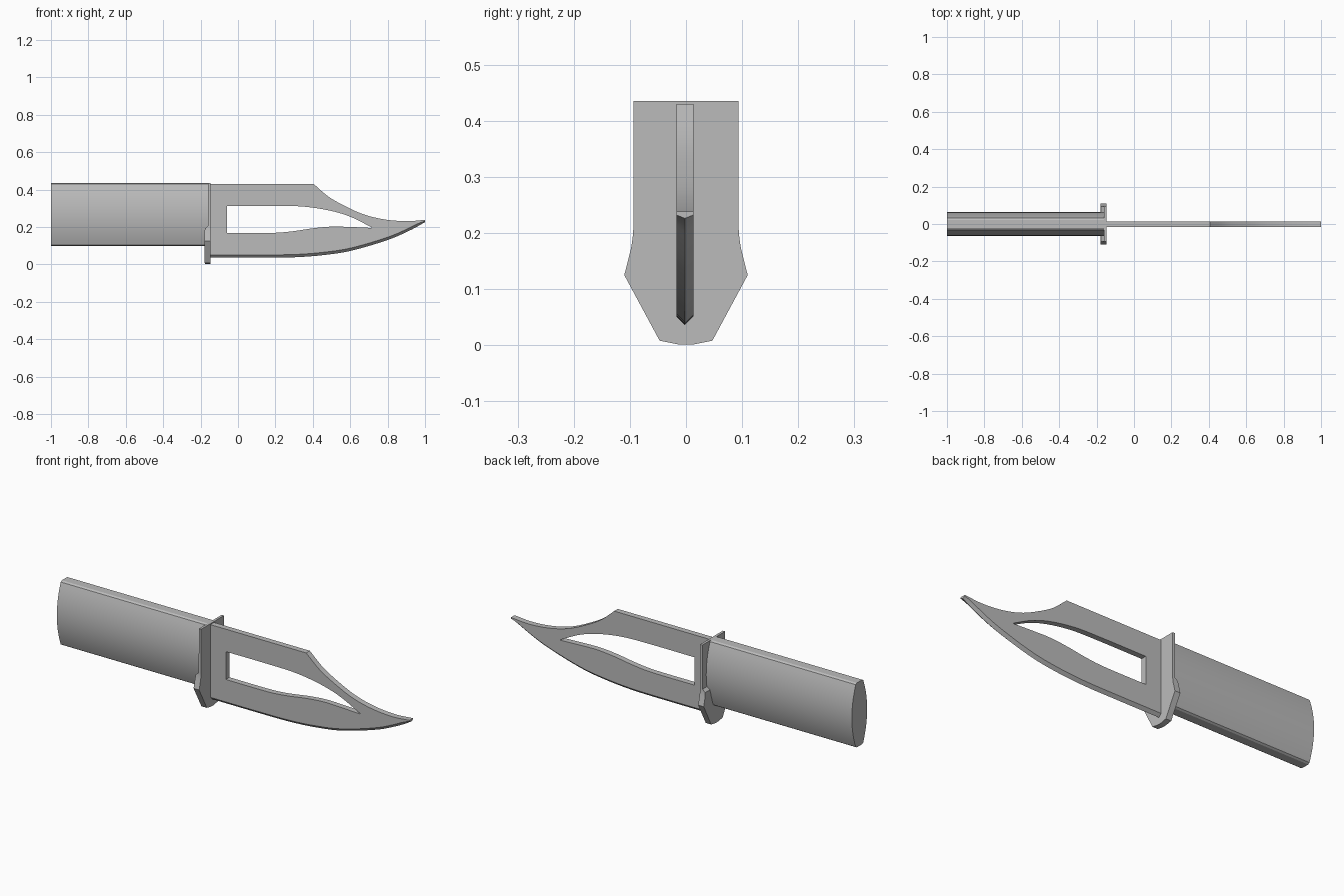
import bpy
import bmesh
import math

cube = bpy.data.objects.get("Cube")
if cube:
    bpy.data.objects.remove(cube, do_unlink=True)

steel = bpy.data.materials.new("plain grey")
steel.use_nodes = True
GREY = (0.5, 0.5, 0.5, 1)
steel.diffuse_color = GREY
steel.node_tree.nodes["Principled BSDF"].inputs["Base Color"].default_value = GREY


def loft(name, sections):
    """Join matching closed cross-sections with quads and cap both ends."""
    bm = bmesh.new()
    rings = [[bm.verts.new(p) for p in s] for s in sections]
    n = len(rings[0])
    for a, b in zip(rings, rings[1:]):
        for i in range(n):
            j = (i + 1) % n
            bm.faces.new((a[i], a[j], b[j], b[i]))
    bm.faces.new(rings[0])
    bm.faces.new(rings[-1])
    bmesh.ops.recalc_face_normals(bm, faces=bm.faces)
    mesh = bpy.data.meshes.new(name)
    bm.to_mesh(mesh)
    bm.free()
    mesh.materials.append(steel)
    obj = bpy.data.objects.new(name, mesh)
    bpy.context.collection.objects.link(obj)
    return obj


def smooth(obj, angle):
    bpy.ops.object.select_all(action="DESELECT")
    obj.select_set(True)
    bpy.context.view_layer.objects.active = obj
    bpy.ops.object.shade_smooth_by_angle(angle=math.radians(angle))


def curve_z(points, x):
    """Height at x on a smooth curve through the points."""
    last = len(points) - 1
    k = 0
    while k < last - 1 and x > points[k + 1][0]:
        k += 1

    def slope(i):
        (xa, za), (xb, zb) = points[max(i - 1, 0)], points[min(i + 1, last)]
        return (zb - za) / (xb - xa)

    (x0, z0), (x1, z1) = points[k], points[k + 1]
    h = x1 - x0
    t = (x - x0) / h
    return ((1 + 2 * t) * (1 - t) ** 2 * z0 + t * (1 - t) ** 2 * h * slope(k)
            + t * t * (3 - 2 * t) * z1 - t * t * (1 - t) * h * slope(k + 1))


def steps(a, b, n):
    return [a + (b - a) * i / n for i in range(n + 1)]


# Blade: five-sided section with a ground lower edge
ROOT, SHOULDER, TIP = -0.15, 0.405, 1.0
spine = [(SHOULDER, 0.43), (0.48, 0.365), (0.57, 0.313), (0.67, 0.268),
         (0.78, 0.241), (0.9, 0.231), (TIP, 0.238)]
belly = [(ROOT, 0.036), (0.1, 0.036), (0.3, 0.038), (0.45, 0.049),
         (0.6, 0.072), (0.81, 0.134), (0.93, 0.187), (TIP, 0.226)]
MID, HALF = -0.002, 0.015
sections = []
for x in steps(ROOT, SHOULDER, 14) + steps(SHOULDER, TIP, 26)[1:]:
    top = 0.43 if x <= SHOULDER else curve_z(spine, x)
    low = curve_z(belly, x)
    edge = low + min(0.015, (top - low) * 0.5)
    sections.append([(x, MID, low), (x, MID + HALF, edge), (x, MID + HALF, top),
                     (x, MID - HALF, top), (x, MID - HALF, edge)])
blade = loft("blade", sections)

# Long pointed opening through the blade
slot_top = [(-0.058, 0.313), (0.2, 0.313), (0.35, 0.309), (0.49, 0.288),
            (0.6, 0.255), (0.715, 0.198)]
slot_low = [(-0.058, 0.168), (0.2, 0.169), (0.3, 0.178), (0.4, 0.193),
            (0.5, 0.202), (0.6, 0.2), (0.715, 0.195)]
xs = steps(-0.058, 0.715, 24)
outline = ([(x, curve_z(slot_top, x)) for x in xs]
           + [(x, curve_z(slot_low, x)) for x in reversed(xs)])
cutter = loft("slot_cutter", [[(x, y, z) for x, z in outline] for y in (-0.1, 0.1)])
cutter.hide_render = True
cut = blade.modifiers.new("slot", "BOOLEAN")
cut.operation = "DIFFERENCE"
cut.solver = "EXACT"
cut.object = cutter
bpy.ops.object.select_all(action="DESELECT")
blade.select_set(True)
bpy.context.view_layer.objects.active = blade
bpy.ops.object.modifier_apply(modifier=cut.name)
bpy.data.objects.remove(cutter, do_unlink=True)
smooth(blade, 25)

# Guard: thin upright plate that thickens into a flared lower quillon
FRONT = -0.147
rows = [(0.001, 0.012, 0.030), (0.008, 0.047, 0.031), (0.125, 0.110, 0.032),
        (0.172, 0.098, 0.032), (0.192, 0.095, 0.030), (0.205, 0.094, 0.014),
        (0.435, 0.0935, 0.013)]
guard = loft("guard", [[(FRONT, -w, z), (FRONT, w, z),
                        (FRONT - d, w, z), (FRONT - d, -w, z)] for z, w, d in rows])
smooth(guard, 20)

# Handle: lens-shaped grip with narrow flat top and bottom
CENTRE, TALL = 0.267, 0.168
side = [(0.022, -1.0), (0.031, -0.965)]
side += [(0.031 + 0.032 * (1 - t * t), t * 0.965) for t in steps(-1, 1, 16)[1:-1]]
side += [(0.031, 0.965), (0.022, 1.0)]
profile = side + [(-y, t) for y, t in reversed(side)]
handle = loft("handle", [[(x, y, CENTRE + t * TALL) for y, t in profile]
                         for x in (-1.0, FRONT - 0.008)])
smooth(handle, 30)
